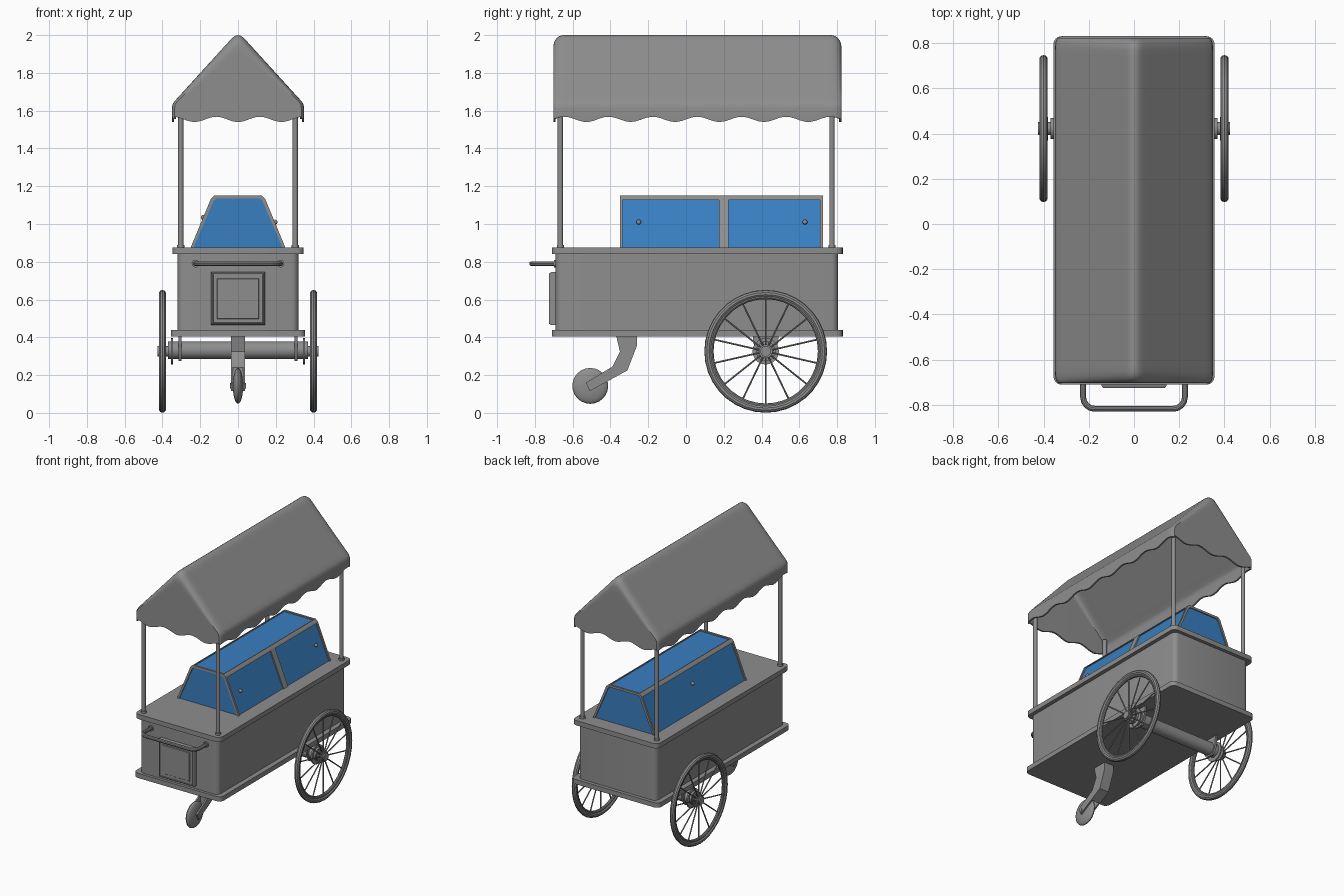
import bpy, bmesh, math
from mathutils import Vector, Matrix

if "Cube" in bpy.data.objects:
    bpy.data.objects.remove(bpy.data.objects["Cube"])

glass_mat = bpy.data.materials.new("blue_glass")
glass_mat.diffuse_color = (0.04, 0.21, 0.53, 1)
glass_mat.use_nodes = True
glass_mat.node_tree.nodes["Principled BSDF"].inputs["Base Color"].default_value = glass_mat.diffuse_color
grey_mat = bpy.data.materials.new("dark_grey")
grey_mat.diffuse_color = (0.27, 0.27, 0.27, 1)
grey_mat.use_nodes = True
grey_mat.node_tree.nodes["Principled BSDF"].inputs["Base Color"].default_value = grey_mat.diffuse_color
CY = 0.06  # middle of the cart body along y


def finish(name, bm, mat=grey_mat):
    bmesh.ops.recalc_face_normals(bm, faces=bm.faces)
    me = bpy.data.meshes.new(name)
    bm.to_mesh(me)
    bm.free()
    ob = bpy.data.objects.new(name, me)
    bpy.context.collection.objects.link(ob)
    me.materials.append(mat)
    return ob


def box(name, hx, y0, y1, z0, z1, round_r):
    bm = bmesh.new()
    m = Matrix.Translation((0, (y0 + y1) / 2, (z0 + z1) / 2)) @ Matrix.Diagonal((2 * hx, y1 - y0, z1 - z0, 1))
    bmesh.ops.create_cube(bm, size=1, matrix=m)
    up = [e for e in bm.edges if abs(e.verts[0].co.z - e.verts[1].co.z) > 1e-4]
    bmesh.ops.bevel(bm, geom=up, offset=round_r, segments=4, profile=0.5, affect='EDGES')
    return finish(name, bm)


def add_cyl(bm, p0, p1, r, seg=16):
    p0, p1 = Vector(p0), Vector(p1)
    d = p1 - p0
    m = Matrix.Translation((p0 + p1) / 2) @ d.to_track_quat('Z', 'Y').to_matrix().to_4x4()
    bmesh.ops.create_cone(bm, cap_ends=True, segments=seg, radius1=r, radius2=r, depth=d.length, matrix=m)


def add_prism(bm, pts, axis, a, b):
    """Extrude a closed outline in (other axis, z) along x or y."""
    def place(p, t):
        return (t, p[0], p[1]) if axis == 'x' else (p[0], t, p[1])
    lo = [bm.verts.new(place(p, a)) for p in pts]
    hi = [bm.verts.new(place(p, b)) for p in pts]
    bm.faces.new(lo)
    bm.faces.new(hi[::-1])
    for i in range(len(pts)):
        j = (i + 1) % len(pts)
        bm.faces.new((lo[i], hi[i], hi[j], lo[j]))


def add_torus(bm, c, major, minor, seg=36, ring=10):
    """Ring around an x axis."""
    rows = []
    for i in range(seg):
        a = 2 * math.pi * i / seg
        row = []
        for j in range(ring):
            b = 2 * math.pi * j / ring
            r = major + minor * math.cos(b)
            row.append(bm.verts.new((c[0] + minor * math.sin(b), c[1] + r * math.sin(a), c[2] + r * math.cos(a))))
        rows.append(row)
    for i in range(seg):
        for j in range(ring):
            n, k = (i + 1) % seg, (j + 1) % ring
            bm.faces.new((rows[i][j], rows[n][j], rows[n][k], rows[i][k]))


# Body with lower and upper rims
box("body", 0.32, -0.69, 0.805, 0.43, 0.85, 0.035)
box("bottom_rim", 0.356, -0.71, 0.83, 0.405, 0.44, 0.035)
box("counter_top", 0.348, -0.71, 0.83, 0.84, 0.875, 0.035)

# Front door: stepped rectangle loft
bm = bmesh.new()
prev = None
for h, y in [(0.144, -0.685), (0.144, -0.714), (0.136, -0.726), (0.132, -0.726),
             (0.131, -0.72), (0.111, -0.72), (0.108, -0.724)]:
    cur = [bm.verts.new((sx * h, y, 0.605 + sz * (h - 0.004))) for sx, sz in ((-1, -1), (1, -1), (1, 1), (-1, 1))]
    if prev:
        for i in range(4):
            bm.faces.new((prev[i], prev[(i + 1) % 4], cur[(i + 1) % 4], cur[i]))
    prev = cur
bm.faces.new(prev)
finish("front_door", bm)

# Push handle: rounded U tube with flanges
cu = bpy.data.curves.new("push_handle", 'CURVE')
cu.dimensions = '3D'
cu.bevel_depth = 0.013
cu.bevel_resolution = 3
cu.materials.append(grey_mat)
half = [(0.225, -0.685), (0.225, -0.765)]
half += [(0.173 + 0.052 * math.cos(a), -0.765 - 0.052 * math.sin(a)) for a in (math.pi / 8 * k for k in range(1, 5))]
path = half + [(-x, y) for x, y in reversed(half)]
sp = cu.splines.new('POLY')
sp.points.add(len(path) - 1)
for p, (x, y) in zip(sp.points, path):
    p.co = (x, y, 0.79, 1)
handle = bpy.data.objects.new("push_handle", cu)
bpy.context.collection.objects.link(handle)
bm = bmesh.new()
for s in (-1, 1):
    add_cyl(bm, (s * 0.225, -0.68, 0.79), (s * 0.225, -0.7, 0.79), 0.02)
finish("handle_flanges", bm)

# Canopy posts with collars
bm = bmesh.new()
for x in (-0.303, 0.303):
    for y in (-0.665, 0.773):
        add_cyl(bm, (x, y, 0.86), (x, y, 1.65), 0.014)
        add_cyl(bm, (x, y, 0.87), (x, y, 0.89), 0.019)
finish("canopy_posts", bm)

# Canopy: gabled shell with rounded ends and a scalloped hem
ridge = [(0, 2.0), (0.014, 1.997), (0.027, 1.988), (0.042, 1.973)]
slope = [(0.042 + 0.276 * t / 14, 1.973 - 0.303 * t / 14) for t in range(1, 15)]
right = ridge + slope + [(0.338, 1.648), (0.347, 1.633), (0.35, 1.612)]
prof = [(-x, z) for x, z in reversed(right[1:])] + right


def side_hem(y):
    return 1.554 + 0.014 * math.cos(2 * math.pi * (y - CY) / 0.235)


def front_hem(x):
    return 1.554 - 0.014 * math.cos(2 * math.pi * x / 0.23)


ends = [(0.762, 0.046), (0.758, 0.03), (0.746, 0.014), (0.73, 0.004), (0.71, 0.0)]
N = 52
stations = [(-y, d) for y, d in ends] + [(-0.71 + 1.42 * i / N, 0) for i in range(1, N)] + ends[::-1]
bm = bmesh.new()
rows = []
for yo, d in stations:
    y = CY + yo
    pts = [(x * (1 - 0.9 * d), z - 1.2 * d * (1 - abs(x) / 0.35)) for x, z in prof]
    pts = [(pts[0][0], side_hem(y))] + pts + [(pts[-1][0], side_hem(y))]
    rows.append([bm.verts.new((x, y, z)) for x, z in pts])
for r0, r1 in zip(rows, rows[1:]):
    for i in range(len(r0) - 1):
        bm.faces.new((r0[i], r1[i], r1[i + 1], r0[i + 1]))
for row in (rows[0], rows[-1]):
    # Gable: columns from the roof edge, a support row, then the hem
    upper = row[1:-1]
    hem = [row[0]] + [bm.verts.new((v.co.x, v.co.y, front_hem(v.co.x))) for v in upper[1:-1]] + [row[-1]]
    mid = [bm.verts.new(u.co.lerp(h.co, 0.1)) for u, h in zip(upper, hem)]
    for i in range(len(upper) - 1):
        bm.faces.new((upper[i], upper[i + 1], mid[i + 1], mid[i]))
        bm.faces.new((mid[i], mid[i + 1], hem[i + 1], hem[i]))
    # Close the corner edges into the side sheet
    for u, m, h in ((upper[0], mid[0], hem[0]), (upper[-1], mid[-1], hem[-1])):
        bm.faces.new((u, m, h))
bmesh.ops.dissolve_degenerate(bm, dist=1e-5, edges=bm.edges)
canopy = finish("canopy", bm)
sol = canopy.modifiers.new("thickness", 'SOLIDIFY')
sol.thickness = 0.012
sol.offset = -1

# Glass display case
bm = bmesh.new()
add_prism(bm, [(-0.245, 0.87), (0.245, 0.87), (0.13, 1.142), (-0.13, 1.142)], 'y', -0.343, 0.717)
finish("display_glass", bm, glass_mat)

# Case frame: end arches and top rails
outer = [(-0.253, 0.87), (-0.143, 1.135), (-0.125, 1.15), (0.125, 1.15), (0.143, 1.135), (0.253, 0.87)]
inner = [(-0.238, 0.87), (-0.128, 1.125), (-0.118, 1.134), (0.118, 1.134), (0.128, 1.125), (0.238, 0.87)]
bm = bmesh.new()
for a, b in ((-0.35, -0.335), (0.71, 0.725)):
    for i in range(5):
        add_prism(bm, [outer[i], outer[i + 1], inner[i + 1], inner[i]], 'y', a, b)
for s in (-1, 1):
    add_prism(bm, [(s * 0.12, 1.15), (s * 0.126, 1.15), (s * 0.143, 1.135), (s * 0.146, 1.127),
                   (s * 0.12, 1.127)], 'y', -0.35, 0.725)
# Middle bar between the two right doors
add_prism(bm, [(0.253, 0.87), (0.143, 1.135), (0.12, 1.13), (0.235, 0.87)], 'y', 0.175, 0.225)
finish("display_frame", bm)

# Door knobs
bm = bmesh.new()
for x, y, z in ((0.19, -0.25, 1.01), (0.19, 0.63, 1.01), (-0.178, 0.185, 1.035)):
    s = math.copysign(1, x)
    add_cyl(bm, (x - s * 0.015, y, z), (x + s * 0.005, y, z), 0.006, 10)
    bmesh.ops.create_uvsphere(bm, u_segments=12, v_segments=8, radius=0.013,
                              matrix=Matrix.Translation((x + s * 0.006, y, z)))
finish("door_knobs", bm)

# Large spoked wheels
WY, WZ, SPOKES = 0.422, 0.326, 14
for side, s in (("left", -1), ("right", 1)):
    wx = s * 0.4
    bm = bmesh.new()
    add_torus(bm, (wx, WY, WZ), 0.306, 0.019)
    add_torus(bm, (wx, WY, WZ), 0.288, 0.012)
    finish(side + "_tyre", bm)
    bm = bmesh.new()
    for k in range(SPOKES):
        a = 2 * math.pi * k / SPOKES
        u = Vector((0, math.sin(a), math.cos(a)))
        c = Vector((wx, WY, WZ))
        add_cyl(bm, c + u * 0.02, c + u * 0.288, 0.0045, 8)
    finish(side + "_spokes", bm)
    bm = bmesh.new()
    for x0, x1, r in ((0.345, 0.355, 0.07), (0.35, 0.425, 0.028), (0.38, 0.388, 0.052), (0.41, 0.416, 0.036)):
        add_cyl(bm, (s * x0, WY, WZ), (s * x1, WY, WZ), r, 20)
    finish(side + "_hub", bm)
    # Axle hanger
    bm = bmesh.new()
    add_prism(bm, [(0.352, 0.42), (0.492, 0.42), (0.48, 0.32), (0.45, 0.275), (0.394, 0.275), (0.364, 0.32)],
              'x', s * 0.3, s * 0.315)
    finish(side + "_axle_hanger", bm)

# Axle
bm = bmesh.new()
add_cyl(bm, (-0.37, WY, 0.332), (0.37, WY, 0.332), 0.047, 24)
finish("axle", bm)

# Small front caster: bent fork and wheel
arm = [(-0.37, 0.41), (-0.26, 0.41), (-0.26, 0.355), (-0.31, 0.225), (-0.51, 0.115),
       (-0.53, 0.16), (-0.39, 0.245), (-0.35, 0.325)]
bm = bmesh.new()
for s in (-1, 1):
    add_prism(bm, arm, 'x', s * 0.027, s * 0.038)
add_prism(bm, arm[:4] + [(-0.4, 0.176), (-0.4, 0.239)] + arm[6:], 'x', -0.028, 0.028)
add_cyl(bm, (-0.042, -0.507, 0.143), (0.042, -0.507, 0.143), 0.014)
finish("caster_fork", bm)
bm = bmesh.new()
bmesh.ops.create_uvsphere(bm, u_segments=24, v_segments=16, radius=1,
                          matrix=Matrix.Translation((0, -0.507, 0.143)) @ Matrix.Diagonal((0.027, 0.095, 0.095, 1))
                          @ Matrix.Rotation(math.pi / 2, 4, 'Y'))
finish("caster_wheel", bm)

# Realise curve and thickness, then smooth shading with sharp edges kept
for ob in bpy.context.scene.objects:
    ob.select_set(True)
bpy.context.view_layer.objects.active = canopy
bpy.ops.object.convert(target='MESH')
bpy.ops.object.shade_smooth_by_angle(angle=math.radians(35))
